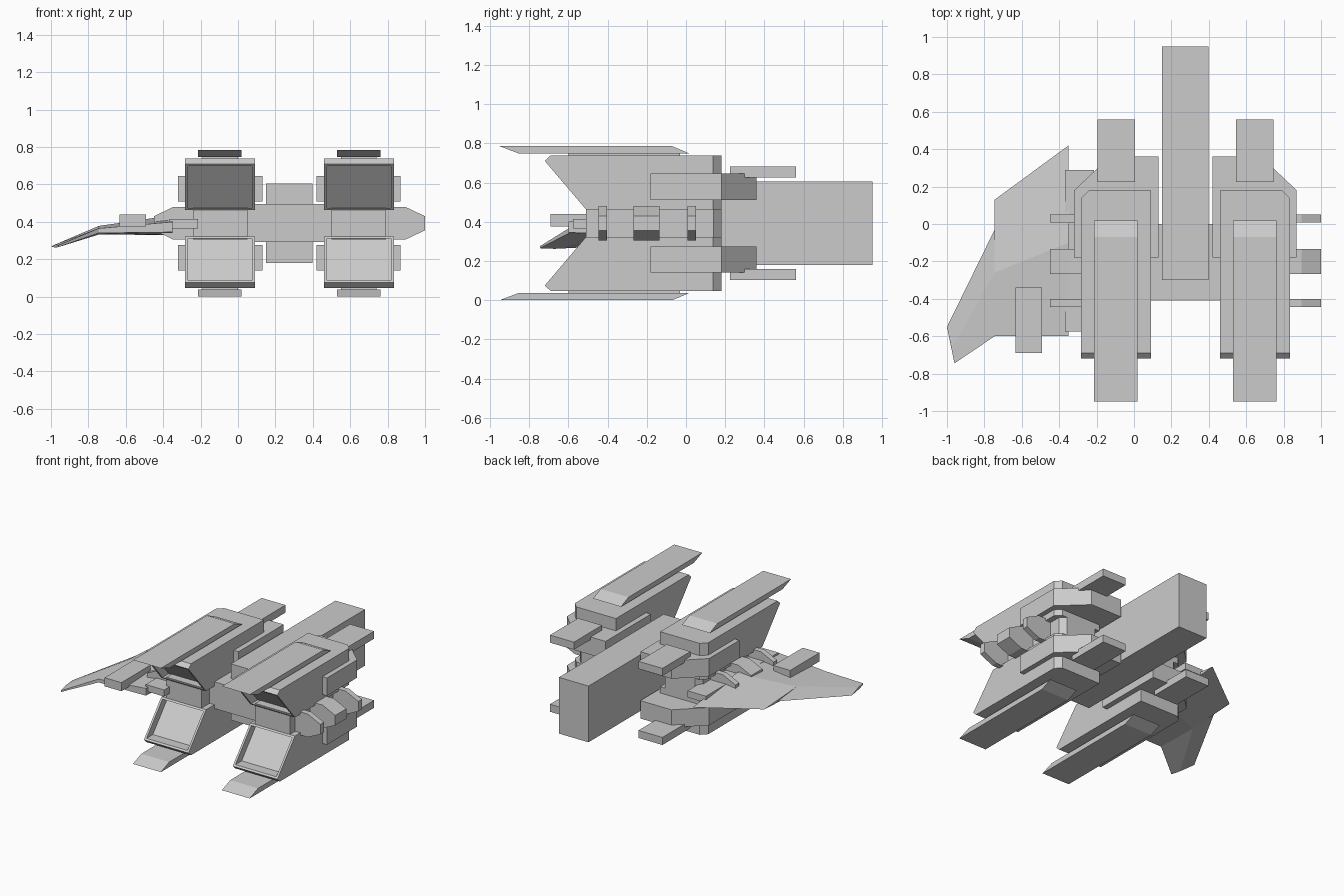
import bpy, bmesh
from mathutils import Vector

if "Cube" in bpy.data.objects:
    bpy.data.objects.remove(bpy.data.objects["Cube"])

# Mirror centre shared by the paired pods and their fittings
centre = bpy.data.objects.new("mirror_centre", None)
centre.location = (0.275, 0, 0.3925)
centre.hide_render = True
bpy.context.collection.objects.link(centre)


def finish(name, bm, mirror=""):
    bmesh.ops.recalc_face_normals(bm, faces=bm.faces[:])
    mesh = bpy.data.meshes.new(name)
    bm.to_mesh(mesh)
    bm.free()
    ob = bpy.data.objects.new(name, mesh)
    bpy.context.collection.objects.link(ob)
    if mirror:
        m = ob.modifiers.new("mirror", 'MIRROR')
        m.mirror_object = centre
        m.use_axis = [a in mirror for a in "xyz"]
        m.use_mirror_merge = False
    return ob


def loft(bm, rings):
    """Skin between rings of points and cap both ends."""
    vs = [[bm.verts.new(p) for p in r] for r in rings]
    n = len(vs[0])
    for a, b in zip(vs, vs[1:]):
        for i in range(n):
            j = (i + 1) % n
            bm.faces.new((a[i], a[j], b[j], b[i]))
    bm.faces.new(vs[0])
    bm.faces.new(vs[-1][::-1])


def prism(axis, profile, lo, hi):
    place = {'x': lambda a, b, c: (c, a, b),
             'y': lambda a, b, c: (a, c, b),
             'z': lambda a, b, c: (a, b, c)}[axis]
    bm = bmesh.new()
    loft(bm, [[place(a, b, c) for a, b in profile] for c in (lo, hi)])
    bmesh.ops.recalc_face_normals(bm, faces=bm.faces[:])
    return bm


def box(name, x, y, z, mirror=""):
    outline = [(x[0], y[0]), (x[1], y[0]), (x[1], y[1]), (x[0], y[1])]
    return finish(name, prism('z', outline, *z), mirror)


def chamfer_rear_corner(bm, x, y, size):
    edges = [e for e in bm.edges if all(
        abs(v.co.x - x) < 1e-4 and abs(v.co.y - y) < 1e-4 for v in e.verts)]
    bmesh.ops.bevel(bm, geom=edges, offset=size, segments=1, affect='EDGES')


# Four engine pods with raked, recessed intakes
pod = prism('x', [(-0.69, 0.738), (0.18, 0.738), (0.18, 0.463),
                  (-0.51, 0.463), (-0.72, 0.71)], -0.283, 0.09)
chamfer_rear_corner(pod, -0.283, 0.18, 0.042)
pod.normal_update()
rake = Vector((0, -0.247, -0.21)).normalized()
intake = max(pod.faces, key=lambda f: f.normal.dot(rake))
bmesh.ops.inset_individual(pod, faces=[intake], thickness=0.022)
out = bmesh.ops.extrude_face_region(pod, geom=[intake])
verts = [g for g in out["geom"] if isinstance(g, bmesh.types.BMVert)]
bmesh.ops.translate(pod, verts=verts, vec=(0, 0.075, 0))
if intake.is_valid:
    bmesh.ops.delete(pod, geom=[intake], context='FACES_ONLY')
finish("engine_pod", pod, "xz")

# Spine joining each upper and lower pod
spine = prism('z', [(-0.24, -0.51), (0.05, -0.51), (0.05, 0.18), (-0.24, 0.18)],
              0.305, 0.48)
chamfer_rear_corner(spine, -0.24, 0.18, 0.04)
finish("pod_spine", spine, "x")

# Long overhanging plates on the pods
finish("pod_plate", prism('x', [(-0.95, 0.785), (-0.07, 0.785), (0.02, 0.747),
                                (-0.85, 0.747)], -0.213, 0.02), "xz")
box("plate_mount", (-0.19, 0.0), (-0.6, -0.03), (0.73, 0.75), "xz")

# Collar around the rear of each pod, and its rear bar
finish("pod_collar", prism('z', [(-0.32, -0.18), (0.13, -0.18), (0.13, 0.36),
                                 (-0.13, 0.36), (-0.32, 0.18)], 0.51, 0.645), "xz")
box("rear_bar", (-0.195, 0.005), (0.225, 0.56), (0.625, 0.682), "xz")

# Central fuselage and cross slab
box("fuselage", (0.15, 0.397), (-0.30, 0.95), (0.18, 0.605))
box("cross_slab", (-0.235, 0.785), (-0.41, 0.0), (0.293, 0.495))

# Hinge knuckles on the outer sides
for i, (y0, y1) in enumerate([(-0.445, -0.402), (-0.268, -0.135), (0.008, 0.052)]):
    finish(f"hinge_{i + 1}", prism('y', [(-0.22, 0.48), (-0.345, 0.48), (-0.45, 0.43),
                                         (-0.45, 0.355), (-0.345, 0.305),
                                         (-0.22, 0.305)], y0, y1), "x")

# Single wing: root block, inner panel, drooped outer panel, gun pod
box("wing_root", (-0.37, -0.215), (-0.575, 0.29), (0.365, 0.415))


def section(x, pts):
    return [(x, y, z) for y, z in pts]


wing = bmesh.new()
loft(wing, [section(-0.35, [(-0.6, 0.40), (-0.1, 0.435), (0.42, 0.375),
                            (-0.1, 0.33), (-0.6, 0.345)]),
            section(-0.745, [(-0.6, 0.365), (-0.26, 0.378), (0.13, 0.355),
                             (-0.26, 0.332), (-0.6, 0.34)])])
finish("inner_wing", wing)

tip = bmesh.new()
loft(tip, [section(-0.745, [(-0.6, 0.365), (-0.26, 0.378), (-0.03, 0.355),
                            (-0.26, 0.332), (-0.6, 0.34)]),
           [(-0.96, -0.745, 0.275), (-0.975, -0.67, 0.28), (-1.0, -0.55, 0.268),
            (-0.975, -0.67, 0.262), (-0.96, -0.745, 0.265)]])
finish("outer_wing", tip)

box("wing_gun", (-0.633, -0.492), (-0.69, -0.34), (0.375, 0.44))
